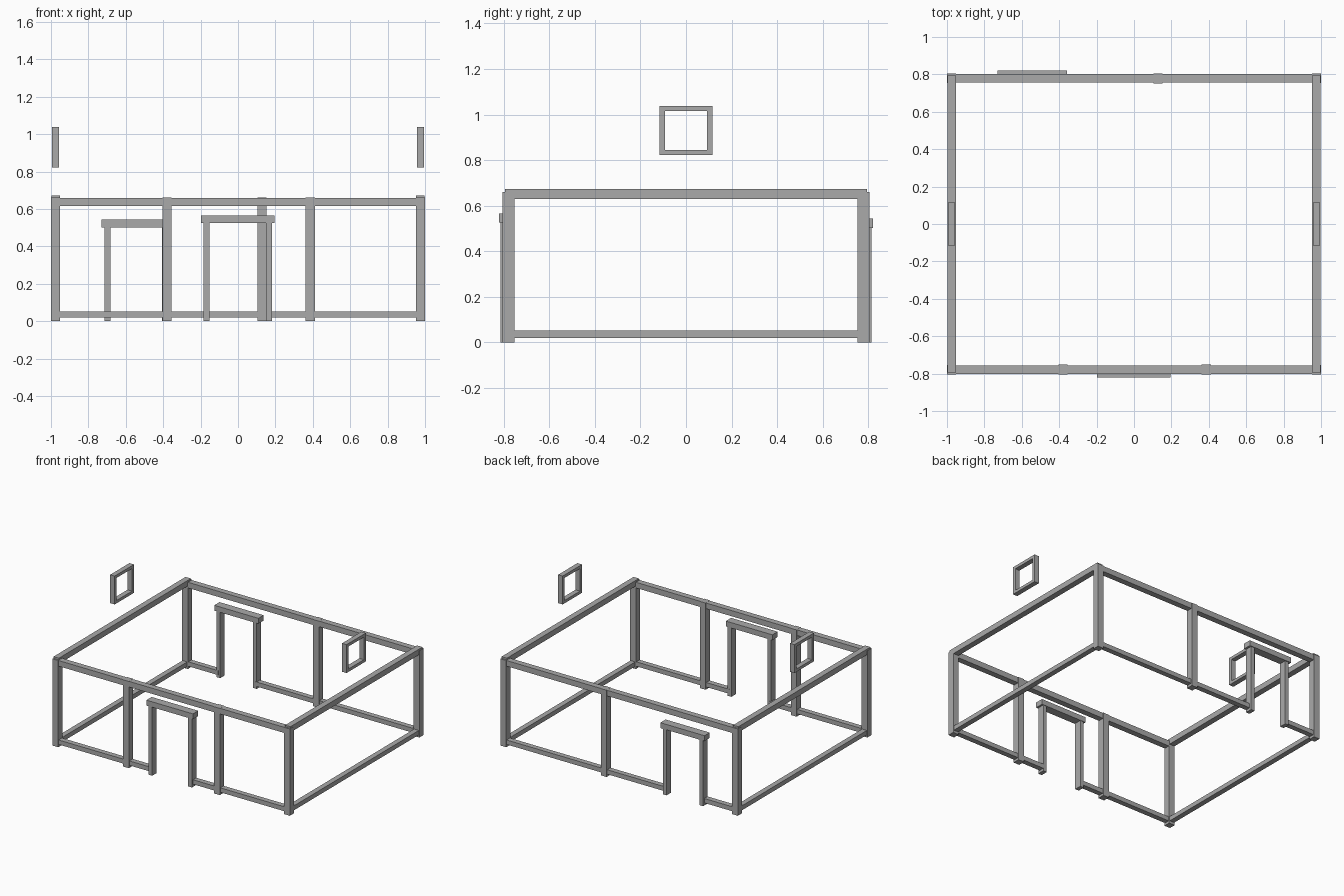
import bpy

if "Cube" in bpy.data.objects:
    bpy.data.objects.remove(bpy.data.objects["Cube"])

grey = bpy.data.materials.new("plain grey")
grey.diffuse_color = (0.4, 0.4, 0.4, 1)
grey.use_nodes = True
grey.node_tree.nodes["Principled BSDF"].inputs["Base Color"].default_value = grey.diffuse_color


def box(name, x, y, z):
    """Axis-aligned bar given as (min, max) along each axis."""
    lo, hi = zip(*(sorted(r) for r in (x, y, z)))
    bpy.ops.mesh.primitive_cube_add(size=1, location=[(a + b) / 2 for a, b in zip(lo, hi)])
    ob = bpy.context.object
    ob.name = name
    ob.scale = [b - a for a, b in zip(lo, hi)]
    bpy.ops.object.transform_apply(location=False, rotation=False, scale=True)
    ob.data.materials.append(grey)
    return ob


def around(c, half):
    return (c - half, c + half)


PX, PY = 0.975, 0.779      # post centre lines
HALF = 0.0245              # half post width
SILL = (0.019, 0.053)
POST = (0, 0.66)

# corner posts
for sx in (-1, 1):
    for sy in (-1, 1):
        box("corner_post", around(sx * PX, HALF), around(sy * PY, HALF + 0.001), POST)

# intermediate wall posts: two in front, one at the back
for x, sy in ((-0.38, -1), (0.386, -1), (0.129, 1)):
    box("wall_post", around(x, HALF), around(sy * PY, HALF + 0.002), POST)

# front and back top beams
for sy, name in ((-1, "front"), (1, "back")):
    box(name + "_top_beam", (-0.995, 0.995), around(sy * PY, 0.0225), (0.616, 0.659))

# side walls: top beam, sill and floating window frame
for sx, name in ((-1, "left"), (1, "right")):
    box(name + "_top_beam", around(sx * PX, 0.0225), (-0.794, 0.794), (0.63, 0.673))
    box(name + "_sill", around(sx * PX, 0.02), (-PY, PY), SILL)
    wx = around(sx * 0.976, 0.019)
    for sy in (-1, 1):
        box(name + "_window_side", wx, (sy * 0.092, sy * 0.116), (0.822, 1.038))
    for z in ((0.822, 0.844), (1.015, 1.038)):
        box(name + "_window_rail", wx, (-0.092, 0.092), z)

# front and back doorways, with the sill split around each opening
for name, sy, cx, top, half, lintel in (("front", -1, -0.001, 0.566, 0.167, 0.196),
                                        ("back", 1, -0.544, 0.543, 0.154, 0.186)):
    box(name + "_door_lintel", around(cx, lintel), (sy * 0.757, sy * 0.82), (top - 0.041, top))
    for side in (-1, 1):
        c = cx + side * half
        box(name + "_door_post", around(c, 0.0155), (sy * 0.76, sy * 0.814), (0, top - 0.04))
        box(name + "_sill", (c, side * PX), around(sy * PY, 0.02), SILL)
